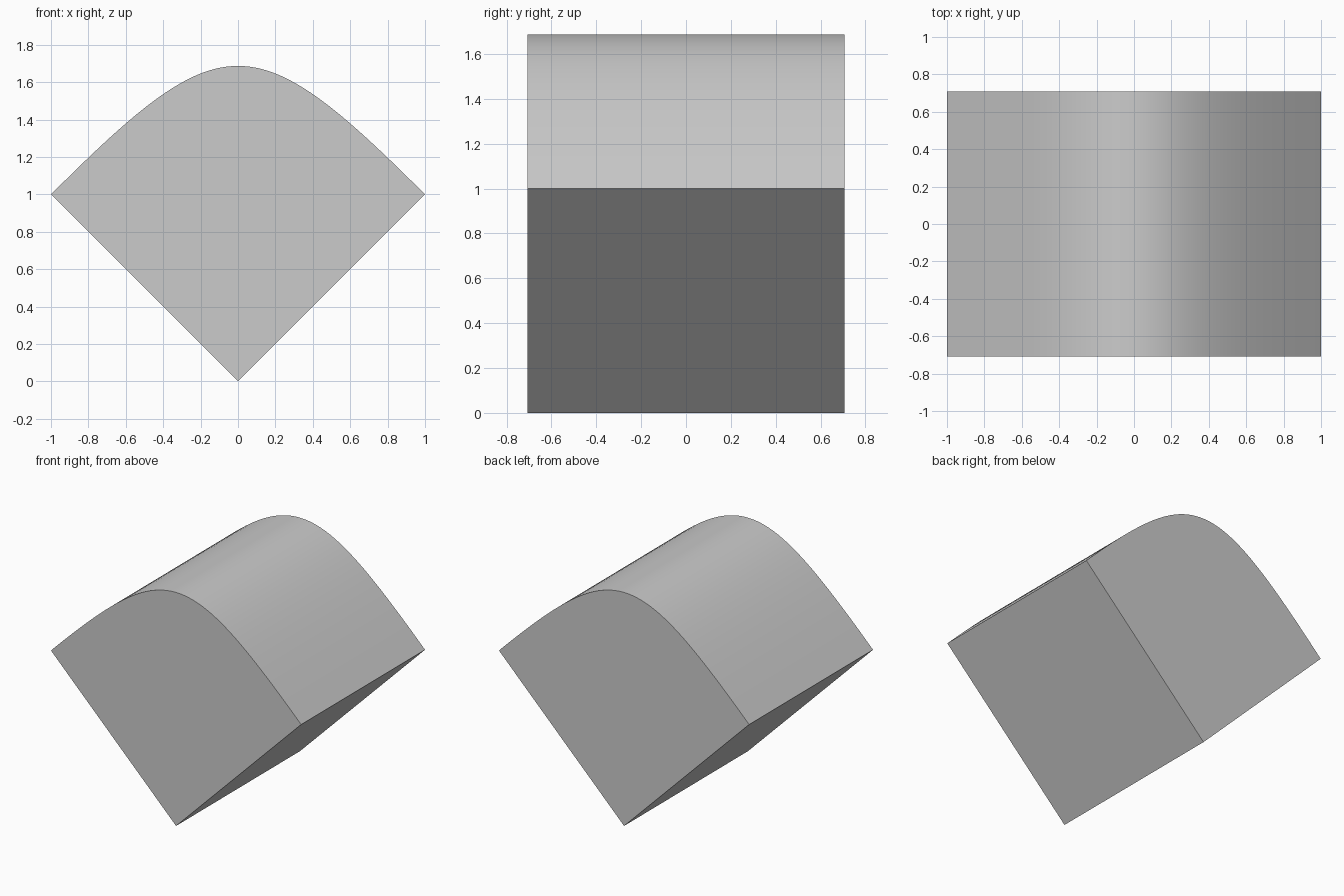
import bpy
import bmesh
import math
from mathutils import Vector
from mathutils.geometry import interpolate_bezier

cube = bpy.data.objects.get("Cube")
if cube:
    bpy.data.objects.remove(cube, do_unlink=True)

HALF_DEPTH = math.sqrt(0.5)
HANDLE = 0.916   # length of the 45 degree bezier handles along x and z
STEPS = 48


def point(x, z):
    return Vector((x, -HALF_DEPTH, z))


# Cross-section: square lower corner closed by a curved crown
crown = interpolate_bezier(point(1, 1), point(1 - HANDLE, 1 + HANDLE),
                           point(HANDLE - 1, 1 + HANDLE), point(-1, 1), STEPS + 1)
profile = [point(0, 0)] + list(crown)

# Extrude the section front to back
bm = bmesh.new()
front = bm.faces.new([bm.verts.new(p) for p in profile])
result = bmesh.ops.extrude_face_region(bm, geom=[front], use_keep_orig=True)
back_verts = [g for g in result["geom"] if isinstance(g, bmesh.types.BMVert)]
bmesh.ops.translate(bm, verts=back_verts, vec=(0, 2 * HALF_DEPTH, 0))
bmesh.ops.recalc_face_normals(bm, faces=bm.faces)

mesh = bpy.data.meshes.new("curved_top_block")
bm.to_mesh(mesh)
bm.free()
block = bpy.data.objects.new("curved_top_block", mesh)
bpy.context.collection.objects.link(block)

# Smooth crown with sharp corner edges
bpy.ops.object.select_all(action="DESELECT")
block.select_set(True)
bpy.context.view_layer.objects.active = block
bpy.ops.object.shade_smooth_by_angle(angle=math.radians(30))
